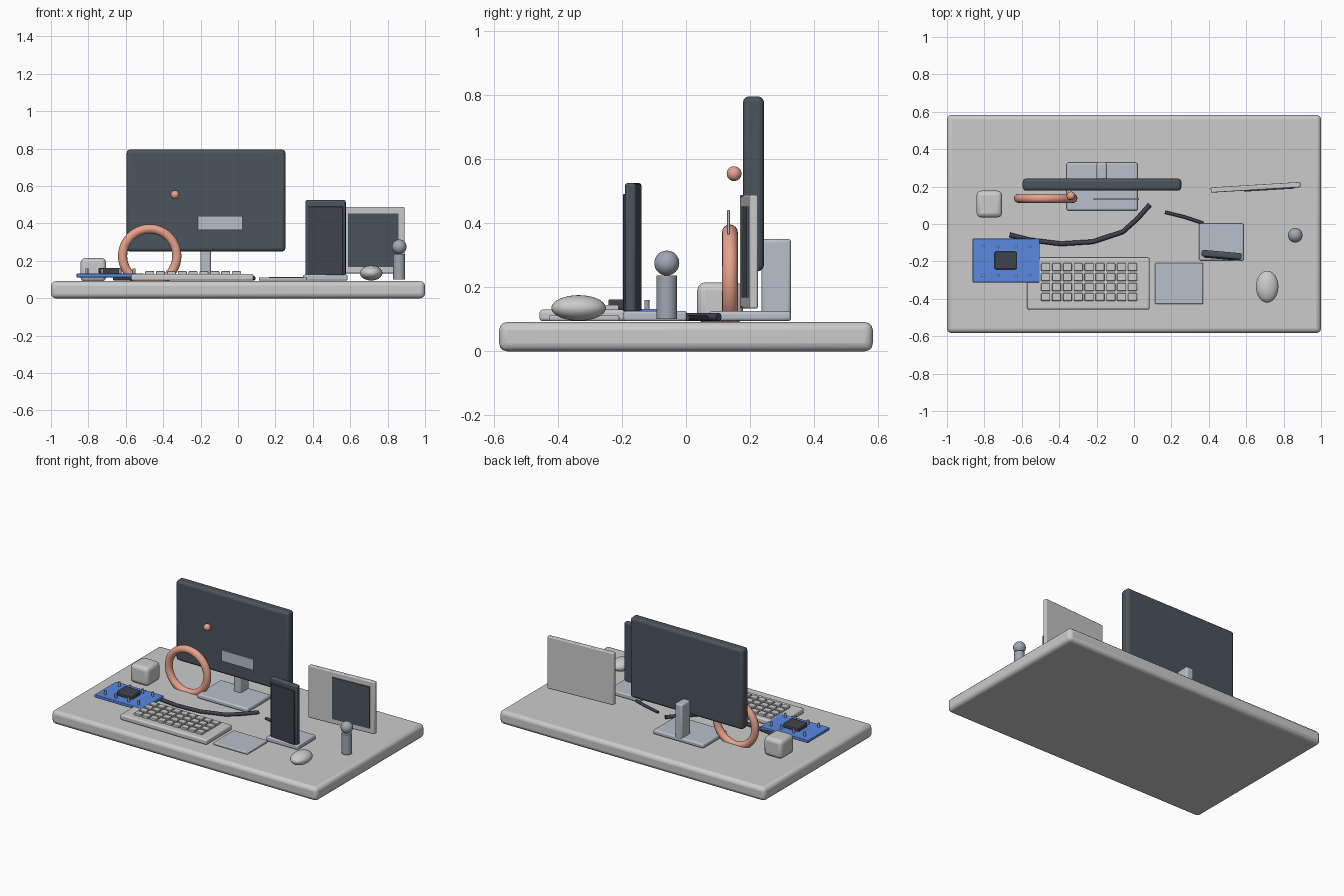
import bpy, math

if "Cube" in bpy.data.objects:
    bpy.data.objects.remove(bpy.data.objects["Cube"])


def material(name, rgb):
    m = bpy.data.materials.new(name)
    m.diffuse_color = (*rgb, 1)
    m.use_nodes = True
    m.node_tree.nodes["Principled BSDF"].inputs["Base Color"].default_value = m.diffuse_color
    return m


DARK = material("dark_slate", (0.07, 0.09, 0.11))
BLACK = material("charcoal", (0.05, 0.055, 0.07))
LIGHT = material("pale_metal", (0.48, 0.53, 0.6))
STEEL = material("steel", (0.35, 0.39, 0.46))
BLUE = material("board_blue", (0.1, 0.25, 0.75))
COPPER = material("copper", (0.8, 0.36, 0.26))


def finish(ob, name, mat=None):
    ob.name = name
    if mat:
        ob.data.materials.append(mat)
    return ob


def box(name, x, y, z, mat=None, bevel=0.006, turn=0.0):
    """Bevelled box given by its (min, max) on each axis, turned about its own centre."""
    bpy.ops.mesh.primitive_cube_add(size=1, location=[sum(r) / 2 for r in (x, y, z)])
    ob = bpy.context.object
    ob.scale = [r[1] - r[0] for r in (x, y, z)]
    bpy.ops.object.transform_apply(location=False, rotation=False, scale=True)
    ob.rotation_euler.z = math.radians(turn)
    if bevel:
        mod = ob.modifiers.new("bevel", 'BEVEL')
        mod.width, mod.segments = bevel, 3
        bpy.ops.object.shade_smooth_by_angle(angle=math.radians(35))
    return finish(ob, name, mat)


def ball(name, loc, radii, mat=None):
    bpy.ops.mesh.primitive_uv_sphere_add(segments=32, ring_count=16, radius=1, location=loc)
    ob = bpy.context.object
    ob.scale = radii
    bpy.ops.object.shade_smooth()
    return finish(ob, name, mat)


def rod(name, x, y, z, r, mat=None, sides=32):
    bpy.ops.mesh.primitive_cylinder_add(vertices=sides, radius=r, depth=z[1] - z[0],
                                        location=(x, y, sum(z) / 2))
    bpy.ops.object.shade_smooth_by_angle(angle=math.radians(35))
    return finish(bpy.context.object, name, mat)


def cable(name, points, z, r, mat):
    cu = bpy.data.curves.new(name, 'CURVE')
    cu.dimensions = '3D'
    cu.bevel_depth, cu.bevel_resolution, cu.use_fill_caps = r, 2, True
    sp = cu.splines.new('POLY')
    sp.points.add(len(points) - 1)
    for p, (x, y) in zip(sp.points, points):
        p.co = (x, y, z, 1)
    ob = bpy.data.objects.new(name, cu)
    bpy.context.collection.objects.link(ob)
    return finish(ob, name, mat)


# Desk slab
box("desk_top", (-1, 1), (-0.583, 0.583), (0, 0.091), bevel=0.025)

# Monitor, its stand, and the plate and ball floating in front
box("monitor", (-0.595, 0.253), (0.178, 0.243), (0.25, 0.795), DARK, 0.018)
box("monitor_base", (-0.36, 0.02), (0.072, 0.328), (0.094, 0.125), LIGHT, 0.01)
box("monitor_post", (-0.2, -0.145), (0.236, 0.328), (0.11, 0.35), LIGHT, 0.01)
box("floating_plate", (-0.216, 0.026), (0.128, 0.137), (0.365, 0.44), LIGHT, 0.002)
ball("floating_ball", (-0.337, 0.15, 0.554), (0.023,) * 3, COPPER)

# Copper ring standing in the desk
bpy.ops.mesh.primitive_torus_add(major_radius=0.145, minor_radius=0.0245, major_segments=48,
                                 minor_segments=16, location=(-0.472, 0.137, 0.226),
                                 rotation=(math.pi / 2, 0, 0))
bpy.ops.object.shade_smooth()
finish(bpy.context.object, "ring", COPPER)

# Small block at the rear left
box("small_block", (-0.842, -0.705), (0.035, 0.178), (0.088, 0.215), bevel=0.025)

# Circuit board with chip and pins
box("circuit_board", (-0.863, -0.504), (-0.312, -0.078), (0.112, 0.132), BLUE, 0.004)
box("chip", (-0.745, -0.628), (-0.242, -0.148), (0.13, 0.162), BLACK, 0.006)
for x in (-0.808, -0.726, -0.631, -0.556):
    for y in (-0.275, -0.122):
        rod("board_pin", x, y, (0.125, 0.16), 0.008, STEEL, 12)

# Keyboard with a grid of keys
box("keyboard", (-0.571, 0.083), (-0.457, -0.18), (0.094, 0.13), bevel=0.01)
for i in range(9):
    for j in range(4):
        cx, cy = -0.472 + 0.058 * i, -0.391 + 0.0535 * j
        box("key", (cx - 0.024, cx + 0.024), (cy - 0.021, cy + 0.021), (0.126, 0.145), bevel=0.004)

# Touch pad and mouse
box("touch_pad", (0.112, 0.37), (-0.428, -0.208), (0.094, 0.112), LIGHT, 0.006)
ball("mouse", (0.712, -0.335, 0.135), (0.06, 0.085, 0.04))

# Upright handset on its dock
box("dock_base", (0.348, 0.586), (-0.195, 0.002), (0.094, 0.126), LIGHT, 0.008)
box("handset", (0.361, 0.576), (-0.182, -0.147), (0.12, 0.525), DARK, 0.01, -5)
box("handset_screen", (0.373, 0.561), (-0.188, -0.18), (0.124, 0.49), BLACK, 0.002, -5)

# Angled panel with a dark picture
box("panel", (0.41, 0.89), (0.182, 0.21), (0.133, 0.488), bevel=0.006, turn=3.5)
box("panel_picture", (0.587, 0.858), (0.181, 0.19), (0.168, 0.452), DARK, 0, 3.5)

# Figurine
rod("figurine_body", 0.862, -0.06, (0.1, 0.237), 0.032, STEEL)
ball("figurine_head", (0.862, -0.06, 0.275), (0.039,) * 3, STEEL)

# Loose cables
cable("long_cable", [(-0.665, -0.058), (-0.56, -0.085), (-0.39, -0.106), (-0.22, -0.095),
                     (-0.06, -0.042), (0.015, 0.025), (0.085, 0.103)], 0.107, 0.0125, BLACK)
cable("short_cable", [(0.166, 0.063), (0.275, 0.036), (0.37, 0.004)], 0.104, 0.009, BLACK)
